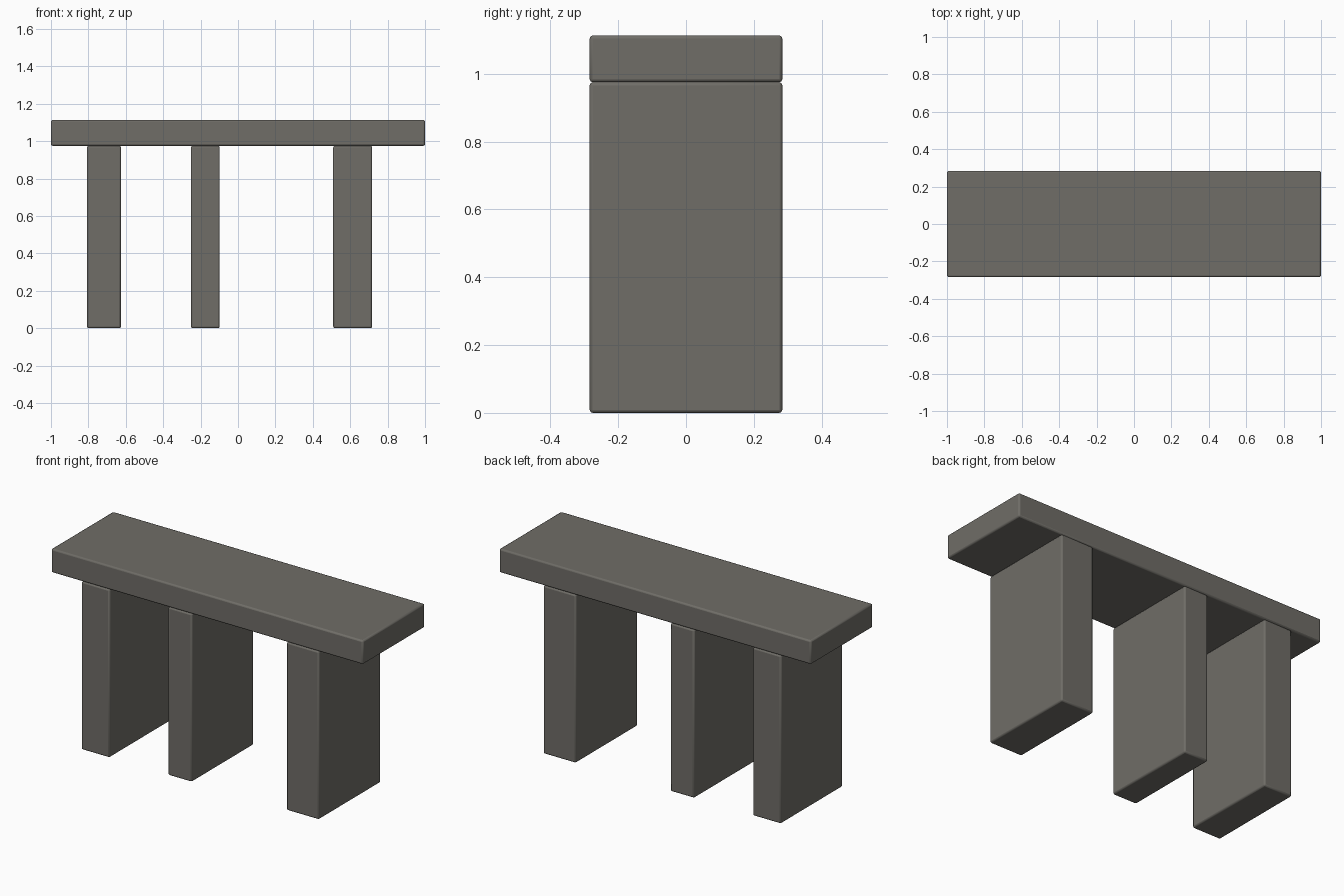
import bpy

cube = bpy.data.objects.get("Cube")
if cube:
    bpy.data.objects.remove(cube, do_unlink=True)

# Single grey stone colour
stone = bpy.data.materials.new("warm_grey_stone")
stone.use_nodes = True
colour = (0.16, 0.153, 0.136, 1.0)
stone.diffuse_color = colour
bsdf = stone.node_tree.nodes["Principled BSDF"]
bsdf.inputs["Base Color"].default_value = colour
bsdf.inputs["Roughness"].default_value = 0.8

HALF_DEPTH = 0.284
SLAB_BOTTOM, SLAB_TOP = 0.975, 1.113


def block(name, x0, x1, z0, z1):
    """Full-depth stone block with softly rounded edges."""
    bpy.ops.mesh.primitive_cube_add(size=1, location=((x0 + x1) / 2, 0, (z0 + z1) / 2))
    ob = bpy.context.object
    ob.name = name
    ob.scale = (x1 - x0, 2 * HALF_DEPTH, z1 - z0)
    bpy.ops.object.transform_apply(location=False, rotation=False, scale=True)
    ob.data.materials.append(stone)
    bevel = ob.modifiers.new("rounded_edges", 'BEVEL')
    bevel.width = 0.009
    bevel.segments = 2
    bpy.ops.object.shade_smooth_by_angle()
    return ob


# Top slab
block("top_slab", -1.0, 1.0, SLAB_BOTTOM, SLAB_TOP)

# Three upright slabs of differing thickness
for name, x0, x1 in (("right_support", -0.807, -0.626),
                     ("middle_support", -0.251, -0.098),
                     ("left_support", 0.509, 0.717)):
    block(name, x0, x1, 0.0, SLAB_BOTTOM)
